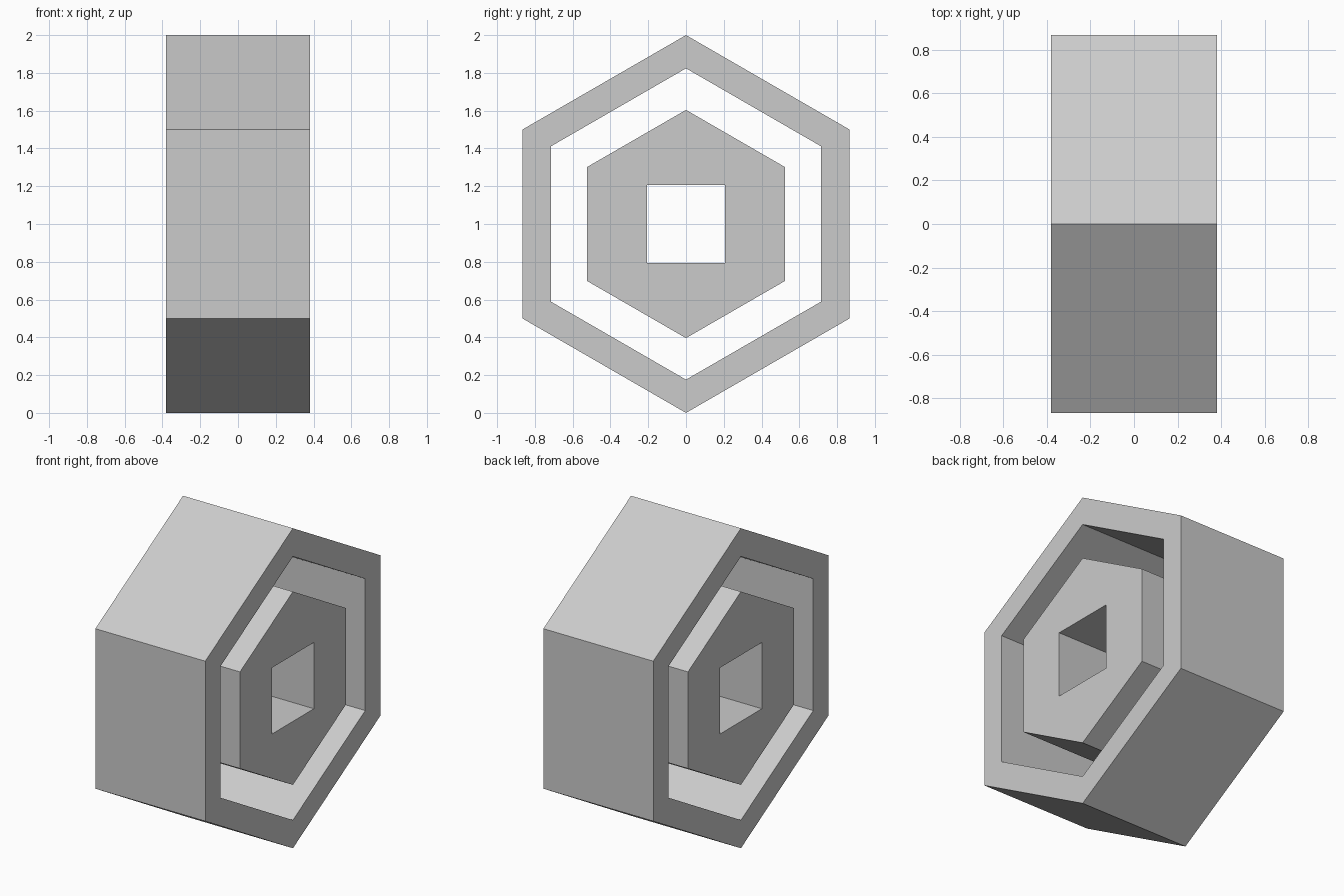
import bpy, bmesh
from math import sin, cos, pi

if "Cube" in bpy.data.objects:
    bpy.data.objects.remove(bpy.data.objects["Cube"])

HALF_DEPTH = 0.38
CENTRE_Z = 1.0


def ngon(radius, sides, start):
    """Regular polygon in the YZ plane."""
    return [(radius * cos(start + 2 * pi * i / sides),
             CENTRE_Z + radius * sin(start + 2 * pi * i / sides)) for i in range(sides)]


def hollow_prism(name, outer, inner):
    """Extrude an outer outline along X with an inner outline cut right through."""
    curve = bpy.data.curves.new(name, 'CURVE')
    curve.dimensions = '2D'
    curve.fill_mode = 'BOTH'
    curve.extrude = HALF_DEPTH
    for outline in (outer, inner):
        spline = curve.splines.new('POLY')
        spline.points.add(len(outline) - 1)
        for point, (y, z) in zip(spline.points, outline):
            point.co = (y, z, 0, 1)
        spline.use_cyclic_u = True
    source = bpy.data.objects.new(name + "_profile", curve)
    bpy.context.collection.objects.link(source)
    bpy.context.view_layer.update()
    mesh = bpy.data.meshes.new_from_object(
        source.evaluated_get(bpy.context.evaluated_depsgraph_get()))
    bpy.data.objects.remove(source)

    # Stand the flat profile up: local (x, y, z) becomes world (y, z, x)
    bm = bmesh.new()
    bm.from_mesh(mesh)
    for v in bm.verts:
        v.co = (v.co.z, v.co.x, v.co.y)
    bmesh.ops.remove_doubles(bm, verts=bm.verts, dist=1e-4)
    bmesh.ops.recalc_face_normals(bm, faces=bm.faces)
    for f in bm.faces:
        f.smooth = False
    bm.to_mesh(mesh)
    bm.free()
    mesh.name = name
    obj = bpy.data.objects.new(name, mesh)
    bpy.context.collection.objects.link(obj)
    return obj


# Outer hexagonal frame, open through the middle
hollow_prism("outer_hex_ring", ngon(1.0, 6, pi / 2), ngon(0.824, 6, pi / 2))

# Inner hexagonal block with a square through-hole
hollow_prism("inner_hex_block", ngon(0.604, 6, pi / 2), ngon(0.207 * 2 ** 0.5, 4, pi / 4))
